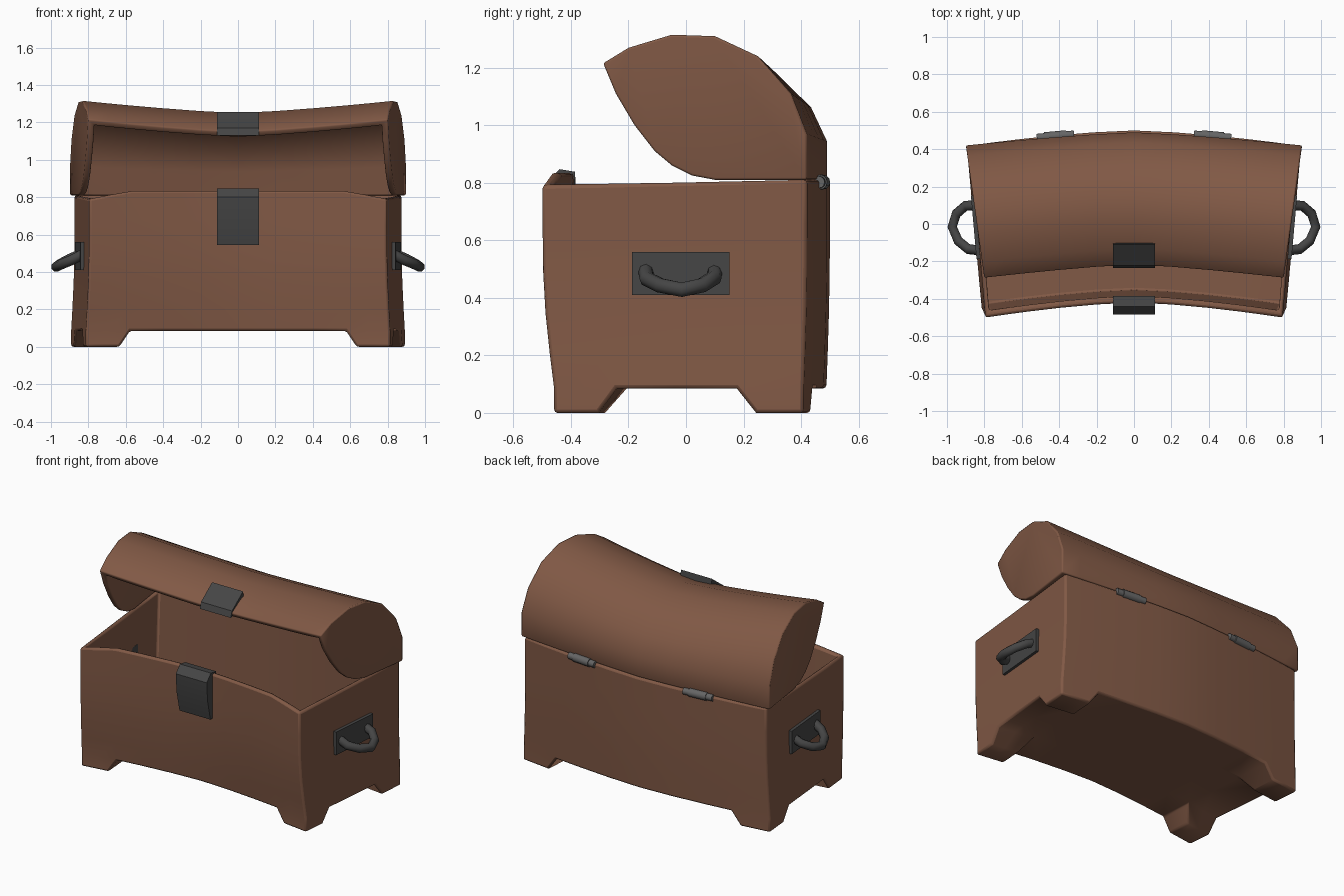
import bpy, bmesh, math
from mathutils import Vector

if "Cube" in bpy.data.objects:
    bpy.data.objects.remove(bpy.data.objects["Cube"])

def material(name, rgb):
    m = bpy.data.materials.new(name)
    m.diffuse_color = (*rgb, 1)
    m.use_nodes = True
    m.node_tree.nodes["Principled BSDF"].inputs["Base Color"].default_value = m.diffuse_color
    return m

WOOD = material("wood", (0.22, 0.10, 0.06))
IRON = material("iron", (0.06, 0.06, 0.06))
STEEL = material("steel", (0.13, 0.13, 0.13))
COLS = [-1, -.86, -.71, -.5, -.25, 0, .25, .5, .71, .86, 1]

def make(name, faces, mat, angle=50, warp=None):
    """Object from a list of faces (lists of points); equal points are merged."""
    bm = bmesh.new()
    for f in faces:
        bm.faces.new([bm.verts.new(p) for p in f])
    bmesh.ops.remove_doubles(bm, verts=bm.verts, dist=1e-4)
    bmesh.ops.recalc_face_normals(bm, faces=bm.faces)
    if warp:
        for v in bm.verts:
            v.co = warp(*v.co)
    me = bpy.data.meshes.new(name)
    bm.to_mesh(me)
    bm.free()
    return finish(name, me, mat, angle)

def finish(name, me, mat, angle):
    ob = bpy.data.objects.new(name, me)
    bpy.context.collection.objects.link(ob)
    me.materials.append(mat)
    bpy.ops.object.select_all(action='DESELECT')
    ob.select_set(True)
    bpy.context.view_layer.objects.active = ob
    bpy.ops.object.shade_smooth_by_angle(angle=math.radians(angle))
    return ob

def bevel(ob, width):
    b = ob.modifiers.new("soft_edges", 'BEVEL')
    b.width, b.segments, b.limit_method = width, 2, 'ANGLE'
    b.angle_limit = math.radians(55)

def bow(u):
    return 1 - abs(u) ** 1.5

# Body: straight box in (u, v, z), bent and bulged by the warp
def body_warp(u, v, z):
    low = min(1, max(0, (0.6 - z) / 0.5))
    half_w = 0.835 + 0.04 * v + 0.018 * low ** 2
    depth = 0.46 - (0.04 if v < 0 else 0.012) * low ** 2
    rim = 0.045 * min(1, (1 - abs(u)) / 0.28) * max(0, -v) + 0.01 * v
    return Vector((u * half_w, v * depth - 0.04 + 0.08 * bow(u), z + rim * max(0, z - 0.085) / 0.715))

ROWS = [-1, -.48, 0, .48, 1]
ring = ([(u, -1) for u in COLS] + [(1, v) for v in ROWS[1:]]
        + [(u, 1) for u in COLS[-2::-1]] + [(-1, v) for v in ROWS[-2:0:-1]])
layers = [(1, 1, z) for z in (.085, .2, .35, .5, .65, .8)] + [(.97, .925, .8), (.97, .925, .13)]
faces = []
for (a, b, z0), (c, d, z1) in zip(layers, layers[1:]):
    for p, q in zip(ring, ring[1:] + ring[:1]):
        faces.append([(p[0]*a, p[1]*b, z0), (q[0]*a, q[1]*b, z0), (q[0]*c, q[1]*d, z1), (p[0]*c, p[1]*d, z1)])
for su, sv, z in (layers[0], layers[-1]):
    for u0, u1 in zip(COLS, COLS[1:]):
        for v0, v1 in zip(ROWS, ROWS[1:]):
            corner = abs(u0 + u1) > 1.4 and abs(v0 + v1) > 1
            if z > .1 or not corner:
                faces.append([(u*su, v*sv, z) for u, v in ((u0, v0), (u1, v0), (u1, v1), (u0, v1))])

# Corner feet, tapering down out of the body
for su in (-1, 1):
    for sv in (-1, 1):
        top_u, low_u = (1, .86, .71), (1, .89, .78)
        def P(i, j, low):
            u = (low_u if low else top_u)[i]
            v = ((1, .63) if low else (1, .48))[j]
            return (su * u, sv * v, 0.0 if low else .085)
        path = [(0, 0), (1, 0), (2, 0), (2, 1), (1, 1), (0, 1)]
        for a, b in zip(path, path[1:] + path[:1]):
            faces.append([P(*a, 0), P(*b, 0), P(*b, 1), P(*a, 1)])
        for i in (0, 1):
            faces.append([P(i, 0, 1), P(i+1, 0, 1), P(i+1, 1, 1), P(i, 1, 1)])
bevel(make("chest_body", faces, WOOD, 60, body_warp), 0.012)

# Open lid: sagging barrel with rounded end panels
arc = [(-.29, 1.215), (-.2, 1.27), (-.05, 1.315), (.1, 1.31), (.25, 1.24), (.365, 1.11), (.42, .97), (.42, .81)]
under = [(.1, .81), (.02, .825), (-.05, .86), (-.11, .91), (-.18, 1.0), (-.245, 1.11)]

def lid_point(u, y, z):
    k = 1 - abs(u) ** 1.3
    sag = min(1, (z - .81) / .4)
    return (u * (.80 + .139 * (y + .29)), y + .07 * k, z - .065 * k * sag)

faces = []
for u0, u1 in zip(COLS, COLS[1:]):
    for p, q in zip(arc, arc[1:]):
        faces.append([lid_point(u0, *p), lid_point(u1, *p), lid_point(u1, *q), lid_point(u0, *q)])
for s in (-1, 1):
    faces.append([lid_point(s, *p) for p in arc + under])
lid = make("lid", faces, WOOD, 50)
# make the open shell's normals point outward before thickening
if max(lid.data.polygons, key=lambda p: p.center.z).normal.z < 0:
    lid.data.flip_normals()
sol = lid.modifiers.new("thickness", 'SOLIDIFY')
sol.thickness, sol.offset, sol.use_even_offset = 0.035, -1, True
bevel(lid, 0.008)

# Clasp plates: side profiles extruded across x
def strip(name, prof, half):
    f = [[(s * half, y, z) for y, z in prof] for s in (-1, 1)]
    for p, q in zip(prof, prof[1:] + prof[:1]):
        f.append([(-half, *p), (half, *p), (half, *q), (-half, *q)])
    return make(name, f, IRON, 30)

strip("body_clasp", [(-.445, .545), (-.475, .68), (-.483, .8), (-.44, .847), (-.385, .838),
                     (-.385, .79), (-.41, .79), (-.41, .545)], .112)
strip("lid_clasp", [(-.235, 1.13), (-.222, 1.17), (-.13, 1.238), (-.108, 1.255), (-.1, 1.2), (-.2, 1.135)], .112)

# Handles: wall plate and hanging bail on each side
bail = [(.83, -.14, .495), (.885, -.135, .465), (.94, -.09, .443), (.972, -.015, .428),
        (.95, .055, .443), (.9, .098, .47), (.83, .1, .5)]
for s, side in ((-1, "left"), (1, "right")):
    q = [(x, y, z) for z in (.41, .56) for x, y in ((.81, -.187), (.842, -.187), (.872, .152), (.83, .152))]
    q = [(s * x, y, z) for x, y, z in q]
    idx = [(0, 1, 2, 3), (4, 5, 6, 7)] + [(i, (i+1) % 4, (i+1) % 4 + 4, i + 4) for i in range(4)]
    make(side + "_handle_plate", [[q[i] for i in f] for f in idx], IRON, 30)
    cu = bpy.data.curves.new("bail", 'CURVE')
    cu.dimensions, cu.bevel_depth, cu.bevel_resolution, cu.use_fill_caps = '3D', .027, 2, True
    sp = cu.splines.new('POLY')
    sp.points.add(len(bail) - 1)
    for pt, (x, y, z) in zip(sp.points, bail):
        pt.co = (s * x, y, z, 1)
    tmp = bpy.data.objects.new("bail_path", cu)
    me = bpy.data.meshes.new_from_object(tmp)
    bpy.data.objects.remove(tmp)
    finish(side + "_handle", me, IRON, 60)

# Hinges: pin with a thicker middle knuckle
for s, side in ((-1, "left"), (1, "right")):
    bm = bmesh.new()
    for r, length in ((.021, .2), (.026, .12)):
        bmesh.ops.create_cone(bm, cap_ends=True, segments=12, radius1=r, radius2=r, depth=length)
    me = bpy.data.meshes.new("hinge")
    bm.to_mesh(me)
    bm.free()
    ob = finish(side + "_hinge", me, STEEL, 40)
    ob.rotation_euler = (0, math.pi / 2, -s * .09)
    ob.location = (s * .42, .47, .802)
